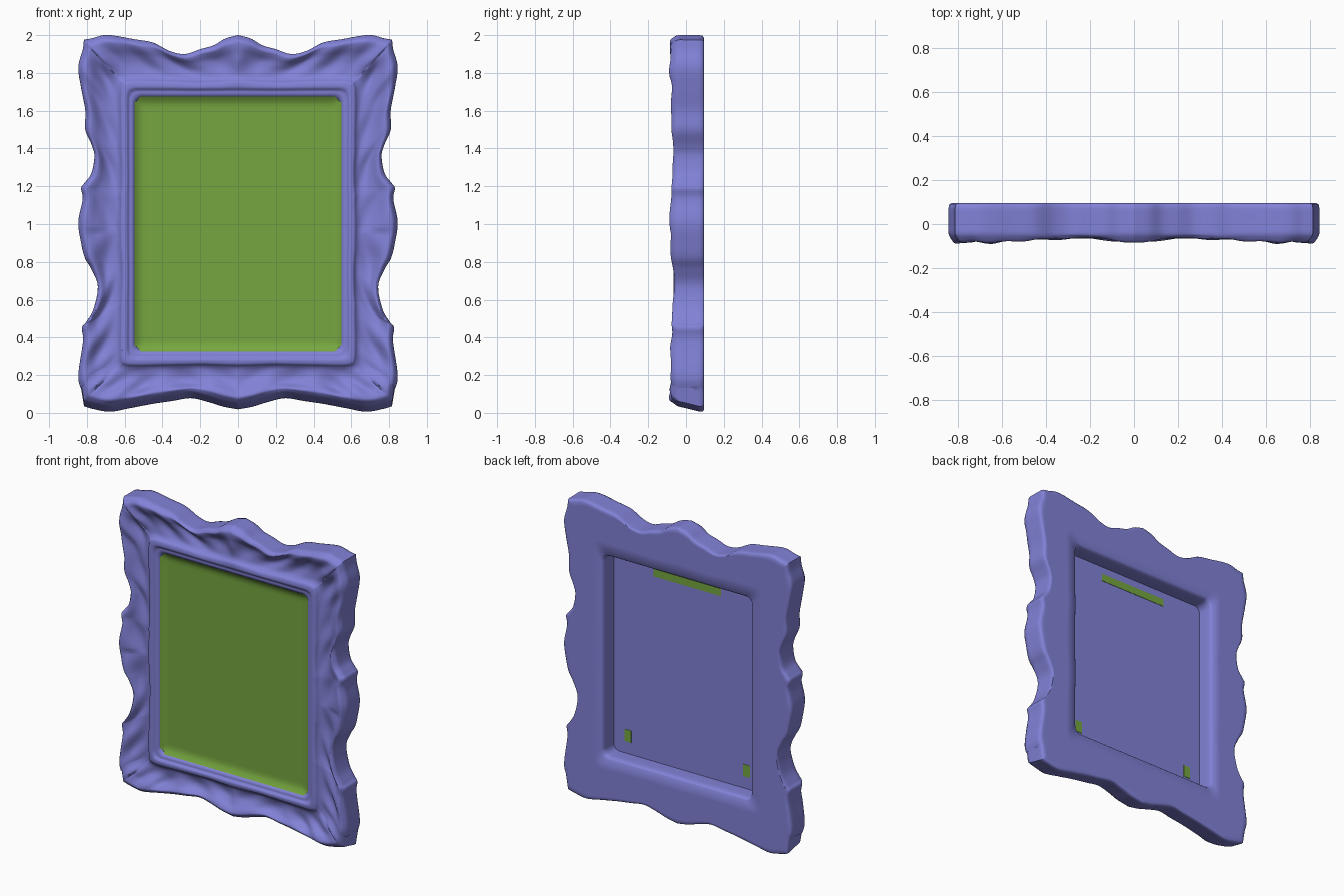
import bpy, bmesh, math
from mathutils import Vector

if "Cube" in bpy.data.objects:
    bpy.data.objects.remove(bpy.data.objects["Cube"])

def material(name, color):
    m = bpy.data.materials.new(name)
    m.diffuse_color = (*color, 1)
    m.use_nodes = True
    m.node_tree.nodes["Principled BSDF"].inputs["Base Color"].default_value = m.diffuse_color
    return m

BLUE = material("frame_blue", (0.22, 0.22, 0.68))
GREEN = material("picture_green", (0.18, 0.38, 0.05))

def finish(name, bm, mat, angle=50):
    bmesh.ops.recalc_face_normals(bm, faces=bm.faces)
    me = bpy.data.meshes.new(name)
    bm.to_mesh(me)
    bm.free()
    ob = bpy.data.objects.new(name, me)
    bpy.context.collection.objects.link(ob)
    me.materials.append(mat)
    bpy.ops.object.select_all(action='DESELECT')
    bpy.context.view_layer.objects.active = ob
    ob.select_set(True)
    bpy.ops.object.shade_smooth_by_angle(angle=math.radians(angle))
    return ob

def spline(pts, n):
    """Catmull-Rom through 2D points, n samples per span."""
    pts = [Vector(p) for p in pts]
    ext = [2 * pts[0] - pts[1]] + pts + [2 * pts[-1] - pts[-2]]
    out = []
    for i in range(1, len(ext) - 2):
        a, b, c, d = ext[i - 1:i + 3]
        for k in range(n):
            t = k / n
            out.append(0.5 * (2 * b + (c - a) * t + (2 * a - 5 * b + 4 * c - d) * t * t
                              + (3 * b - a - 3 * c + d) * t ** 3))
    return out + [pts[-1]]

# Wavy outline, right half only (x, z)
top = [(0, 2.0), (.07, 1.98), (.13, 1.945), (.2, 1.925), (.28, 1.9), (.36, 1.915), (.45, 1.96),
       (.55, 1.978), (.69, 2.0), (.77, 1.983), (.815, 1.975)]
side = [(.815, 1.975), (.822, 1.92), (.845, 1.83), (.83, 1.72), (.808, 1.6), (.808, 1.5),
        (.775, 1.42), (.76, 1.36), (.775, 1.27), (.81, 1.22), (.83, 1.19), (.822, 1.13),
        (.845, 1.01), (.83, .9), (.81, .82), (.775, .76), (.742, .67), (.765, .55), (.805, .48),
        (.826, .45), (.82, .38), (.845, .2), (.83, .12), (.815, .03)]
bottom = [(.815, .03), (.77, .017), (.68, .002), (.58, .02), (.45, .045), (.35, .06),
          (.25, .075), (.16, .055), (.08, .03), (0, .015)]
W, H = .545, .67            # half size of the opening
OW, OH = .80, .97           # mean half size of the outline

def rounded(u, v, w, h, r):
    p = Vector((u * w, v * h))
    q = Vector((max(-w + r, min(w - r, p.x)), max(-h + r, min(h - r, p.y))))
    d = p - q
    return q + d.normalized() * r if d.length > 1e-6 else q

# Each outline sample: outer point, mean rectangle point, opening point, (u, v)
half = []
for pts, n, kind in ((top, 9, 't'), (side, 6, 's'), (bottom, 9, 'b')):
    for p in spline(pts, n)[:-1] + ([Vector(pts[-1])] if kind == 'b' else []):
        if kind == 's':
            u, v = 1, max(-1, min(1, (p.y - 1.0025) / .9725))
        else:
            u, v = min(1, p.x / .815), 1 if kind == 't' else -1
        half.append((Vector((p.x, p.y - 1)), Vector((u * OW, v * OH)), rounded(u, v, W, H, .045), u, v))
flip = lambda s: tuple(Vector((-e.x, e.y)) for e in s[:3]) + (-s[3], s[4])
loop = half + [flip(s) for s in reversed(half[1:-1])]

# Moulding cross-section: (t, y), t = 0 at outline, 1 at opening
front = spline([(0, .07), (0, .0), (.0, -.04), (.03, -.06), (.09, -.074), (.17, -.066), (.3, -.042),
                (.45, -.03), (.6, -.034), (.68, -.046), (.73, -.062), (.82, -.066), (.88, -.054),
                (.93, -.052), (.97, -.046), (1, -.034)], 4)
back = spline([(1, -.01), (1, .055), (.985, .082), (.95, .095)], 4) + \
       [Vector((t, .095)) for t in (.7, .4, .1)] + spline([(.04, .095), (.01, .088)], 2)
section = front + back

def bump(x, z, cx, cz, rx, rz):
    return math.exp(-((x - cx) / rx) ** 2 - ((z - cz) / rz) ** 2)

def relief(t, x, z, wave, u, v):
    """Carved leaf folds, mirrored left to right."""
    mask = math.sin(math.pi * min(1, max(0, t / .68))) ** 1.2
    ax = abs(x)
    along = abs(u) * 3.0 if abs(v) == 1 else v * 3.6
    folds = math.sin(2 * math.pi * (along + 1.1 * t * (1 if v > -.05 else -1)))
    r = .009 * mask * folds + .25 * wave * (1 - t) ** 2
    # corner leaves, top crest, bottom and side shells
    for sz in (1, -1):
        r += .02 * bump(ax, z, .70, sz * .87, .08, .08) * (t > 0)
        d = (ax - .70) * .7 + (z * sz - .85) * .7
        r += .010 * mask * math.exp(-(d / .16) ** 2) * math.cos(42 * ((ax - .70) - (z * sz - .85)))
    r += .030 * bump(x, z, 0, .85, .07, .07) + .014 * bump(x, z, 0, -.88, .14, .05)
    r += .012 * bump(ax, z, .74, .02, .05, .13)
    return -r * min(1, t / .06)

# Ornate frame
bm = bmesh.new()
rings = []
for o, m, i, u, v in loop:
    ring = []
    wave = (o - m).dot(m.normalized())
    for k, (t, y) in enumerate(section):
        p = i + (m - i) * (1 - t) + (o - m) * (1 - t) ** 2
        if k < len(front):
            y += relief(t, p.x, p.y, wave, u, v)
        # underside slopes up towards the front
        lift = .04 * max(0, min(1, (.09 - y) / .16)) * (1 - t) if v < -.9 else 0
        ring.append(bm.verts.new((p.x, max(y, -.093), p.y + 1 + lift)))
    rings.append(ring)
n, s = len(rings), len(section)
for a in range(n):
    for b in range(s):
        A, B = rings[a], rings[(a + 1) % n]
        bm.faces.new((A[b], B[b], B[(b + 1) % s], A[(b + 1) % s]))
finish("ornate_frame", bm, BLUE, 60)

# Picture sheet, edges curling forward into the frame
def sheet(name, w, h, y, curl, mat, segs):
    bm = bmesh.new()
    bmesh.ops.create_grid(bm, x_segments=segs, y_segments=segs, size=1)
    for vert in bm.verts:
        x, z = vert.co.x * w, vert.co.y * h
        e = min(w - abs(x), h - abs(z))
        vert.co = (x, y - curl * max(0, 1 - e / .05) ** 2, z + 1)
    return finish(name, bm, mat)

sheet("picture_panel", W + .004, H + .004, -.020, .022, GREEN, 64)
sheet("backing_board", W + .004, H + .004, -.014, 0, BLUE, 2)

# Green tabs showing on the backing board
for name, x, z, w, h in (("top_tab", 0, 1.595, .25, .025),
                         ("left_tab", -.44, .45, .025, .04),
                         ("right_tab", .44, .45, .025, .04)):
    bm = bmesh.new()
    bmesh.ops.create_cube(bm, size=2)
    for vert in bm.verts:
        vert.co = (x + vert.co.x * w, -.0135 + vert.co.y * .002, z + vert.co.z * h)
    finish(name, bm, GREEN, 30)
